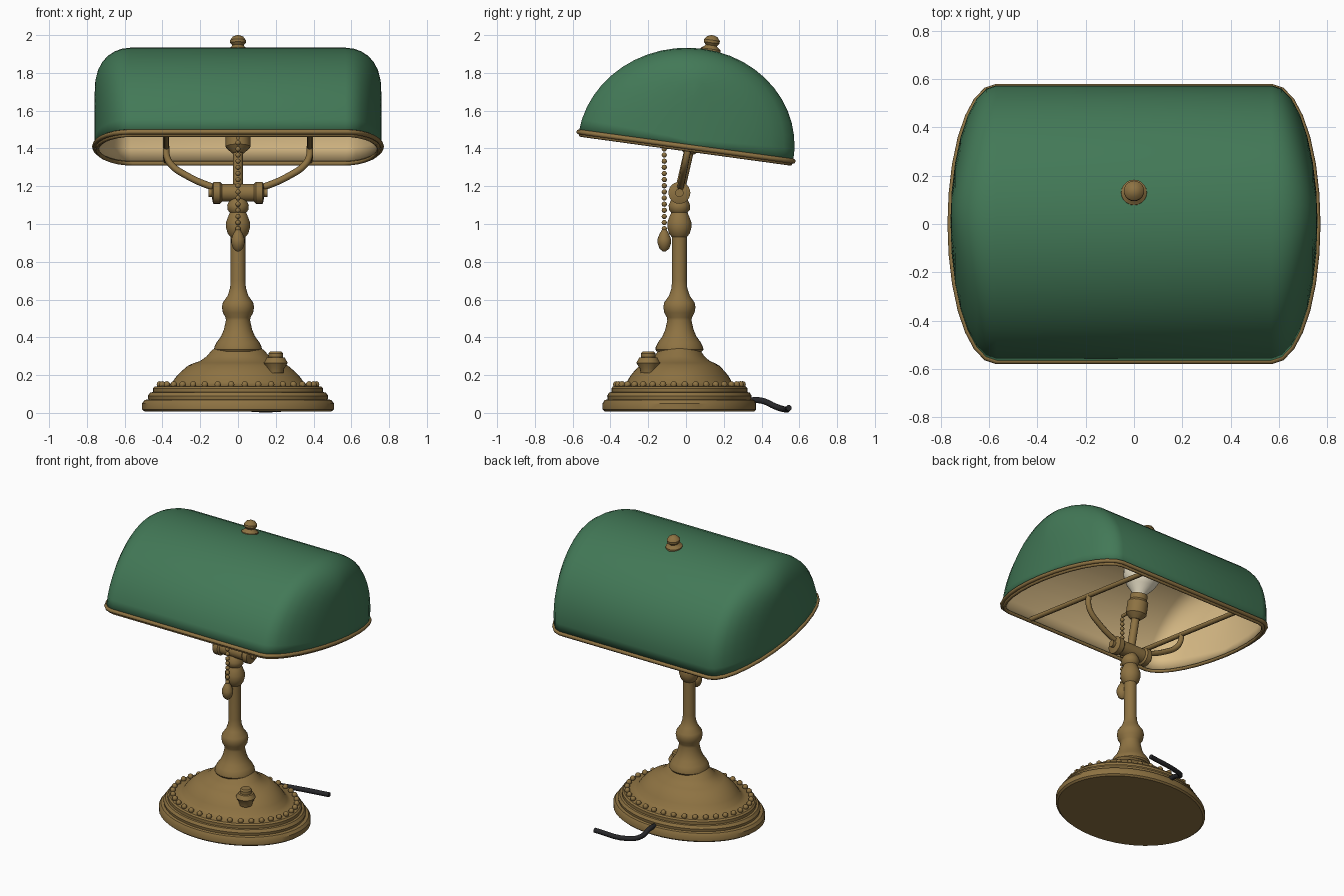
import bpy, bmesh
from math import sin, cos, pi, radians
from mathutils import Matrix, Vector

if "Cube" in bpy.data.objects:
    bpy.data.objects.remove(bpy.data.objects["Cube"])


def material(name, rgb):
    m = bpy.data.materials.new(name)
    m.diffuse_color = (*rgb, 1)
    m.use_nodes = True
    m.node_tree.nodes["Principled BSDF"].inputs["Base Color"].default_value = m.diffuse_color
    return m


BRASS = material("brass", (0.27, 0.17, 0.055))
GREEN = material("green_glass", (0.055, 0.19, 0.095))
CREAM = material("cream_lining", (0.72, 0.52, 0.25))
GLASS = material("bulb_glass", (0.85, 0.78, 0.6))
BLACK = material("black_rubber", (0.02, 0.02, 0.022))

CY = -0.035                                   # stem axis in y
JOINT = Vector((0, CY, 1.165))
LEAN = Matrix.Rotation(radians(-12.9), 4, 'X')    # lean of the socket tube
SHADE = Matrix.Translation((0, 0, 1.41)) @ Matrix.Rotation(radians(-7.8), 4, 'X')


def finish(name, bm, mats, matrix=Matrix(), angle=35):
    bmesh.ops.recalc_face_normals(bm, faces=bm.faces)
    me = bpy.data.meshes.new(name)
    bm.to_mesh(me)
    bm.free()
    me.transform(matrix)
    for m in mats:
        me.materials.append(m)
    ob = bpy.data.objects.new(name, me)
    bpy.context.collection.objects.link(ob)
    bpy.ops.object.select_all(action='DESELECT')
    ob.select_set(True)
    bpy.context.view_layer.objects.active = ob
    bpy.ops.object.shade_smooth_by_angle(angle=radians(angle))
    return ob


def lathe(name, profile, matrix, mat=BRASS, n=32):
    """Closed turned shape from (radius, height) points around local z."""
    bm = bmesh.new()
    rings = [[bm.verts.new((r * cos(2 * pi * i / n), r * sin(2 * pi * i / n), z))
              for i in range(n)] for r, z in profile]
    for a, b in zip(rings, rings[1:]):
        for i in range(n):
            j = (i + 1) % n
            bm.faces.new((a[i], a[j], b[j], b[i]))
    bm.faces.new(rings[0])
    bm.faces.new(rings[-1])
    return finish(name, bm, [mat], matrix)


def tube(name, pts, r, mat=BRASS, matrix=Matrix(), closed=False, smooth=False):
    """Round tube along a path."""
    cu = bpy.data.curves.new(name, 'CURVE')
    cu.dimensions = '3D'
    cu.bevel_depth, cu.bevel_resolution = r, 2
    cu.use_fill_caps = True
    cu.resolution_u = 5
    if smooth:
        sp = cu.splines.new('BEZIER')
        sp.bezier_points.add(len(pts) - 1)
        for bp, p in zip(sp.bezier_points, pts):
            bp.co = p
            bp.handle_left_type = bp.handle_right_type = 'AUTO'
    else:
        sp = cu.splines.new('POLY')
        sp.points.add(len(pts) - 1)
        for sp_pt, p in zip(sp.points, pts):
            sp_pt.co = (*p, 1)
    sp.use_cyclic_u = closed
    tmp = bpy.data.objects.new(name + "_path", cu)
    bpy.context.collection.objects.link(tmp)
    bpy.context.view_layer.update()
    me = bpy.data.meshes.new_from_object(tmp.evaluated_get(bpy.context.evaluated_depsgraph_get()))
    bpy.data.objects.remove(tmp)
    bm = bmesh.new()
    bm.from_mesh(me)
    return finish(name, bm, [mat], matrix, 50)


def beads(name, centres, r):
    bm = bmesh.new()
    for c in centres:
        bmesh.ops.create_uvsphere(bm, u_segments=10, v_segments=6, radius=r,
                                  matrix=Matrix.Translation(c))
    return finish(name, bm, [BRASS], angle=60)


def at(x, y, z):
    return Matrix.Translation((x, y, z))


# oval stepped base and its bead ring
lathe("base", [(0.495, 0.008), (0.508, 0.018), (0.508, 0.05), (0.495, 0.068), (0.475, 0.072),
               (0.478, 0.09), (0.465, 0.108), (0.45, 0.11), (0.45, 0.13), (0.44, 0.14),
               (0.375, 0.145), (0.35, 0.16), (0.325, 0.195), (0.3, 0.22), (0.265, 0.25),
               (0.23, 0.265), (0.2, 0.275), (0.165, 0.3), (0.14, 0.33), (0.12, 0.345)],
      at(0, CY, 0) @ Matrix.Diagonal((1, 0.8, 1, 1)), n=48)
ring = [2 * pi * (i + 0.5) / 36 for i in range(36)]
beads("base_beads", [(0.415 * cos(t), CY + 0.335 * sin(t), 0.15) for t in ring], 0.018)

# turned stem
lathe("stem", [(0.12, 0.325), (0.127, 0.335), (0.125, 0.35), (0.112, 0.375), (0.09, 0.405),
               (0.075, 0.44), (0.064, 0.49), (0.066, 0.505), (0.08, 0.53), (0.085, 0.56),
               (0.08, 0.585), (0.055, 0.62), (0.042, 0.66), (0.039, 0.7), (0.039, 0.93),
               (0.055, 0.95), (0.063, 0.98), (0.063, 1.01), (0.05, 1.045), (0.043, 1.06),
               (0.055, 1.075), (0.057, 1.1), (0.045, 1.125), (0.03, 1.15)], at(0, CY, 0))

# dial switch on the base
lathe("switch", [(0.04, 0.21), (0.045, 0.235), (0.063, 0.265), (0.048, 0.292), (0.038, 0.295),
                 (0.038, 0.315), (0.03, 0.325)], at(0.2, -0.2, 0), n=16)

# power cord
tube("cord", [(0, 0.32, 0.065), (0, 0.40, 0.065), (0.015, 0.47, 0.035),
              (0.08, 0.515, 0.02), (0.32, 0.545, 0.026)], 0.016, BLACK, smooth=True)

# pivot barrel
half = [(0.047, 0.0), (0.047, 0.085), (0.058, 0.095), (0.058, 0.13), (0.045, 0.135),
        (0.022, 0.138), (0.022, 0.157)]
lathe("pivot", [(r, -h) for r, h in reversed(half)] + half[1:],
      Matrix.Translation(JOINT) @ Matrix.Rotation(pi / 2, 4, 'Y'), n=24)

# leaning tube, socket and bulb
lean = Matrix.Translation(JOINT) @ LEAN
lathe("socket_tube", [(0.026, 0), (0.026, 0.25)], lean, n=16)
lathe("socket", [(0.03, 0.215), (0.052, 0.235), (0.066, 0.25), (0.066, 0.33), (0.055, 0.345),
                 (0.055, 0.38)], lean, n=24)
lathe("bulb", [(0.04, 0.37), (0.05, 0.395), (0.09, 0.44), (0.115, 0.49), (0.12, 0.53),
               (0.11, 0.58), (0.08, 0.62), (0.04, 0.64), (0.005, 0.645)], lean, GLASS, 24)

# support arms and cross bars
for side, s in (("left", -1), ("right", 1)):
    arm = [(0.09, 1.185), (0.16, 1.205), (0.275, 1.258), (0.35, 1.31), (0.378, 1.36), (0.38, 1.41)]
    tube(side + "_arm", [(s * x, CY + (z - 1.165) * 0.2, z) for x, z in arm], 0.018, smooth=True)
    tube(side + "_bar", [(s * 0.38, -0.56, 0), (s * 0.38, 0.56, 0)], 0.016, matrix=SHADE)

# pull chain with pendant
tube("chain_arm", [(0, 0.03, 1.455), (0, -0.115, 1.455)], 0.011)
beads("pull_chain", [(0, -0.115, 0.975 + 0.0325 * i) for i in range(15)], 0.014)
lathe("chain_pendant", [(0.008, 0.855), (0.026, 0.87), (0.036, 0.9), (0.036, 0.92),
                        (0.024, 0.95), (0.012, 0.97)], at(0, -0.115, 0), n=16)

# shade: half oval section swept in x, closing to rounded ends
ends = [(0.57 + 0.19 * sin(p), cos(p)) for p in (pi / 2 * k / 7 for k in range(8))]
ends[-1] = (ends[-1][0], 0.0)
stations = [(-x, w) for x, w in reversed(ends)] + ends
N = 24
bm = bmesh.new()
rows = []
for x, w in stations:
    h = 0.5 + 0.5 * w ** 0.7
    rows.append([bm.verts.new((x, w * (0.573 * cos(pi * k / N) + 0.02 * sin(pi * k / N)),
                               0.525 * h * sin(pi * k / N))) for k in range(N + 1)])
for a, b in zip(rows, rows[1:]):
    for k in range(N):
        bm.faces.new((a[k], a[k + 1], b[k + 1], b[k]))
bmesh.ops.remove_doubles(bm, verts=bm.verts, dist=0.0005)
bmesh.ops.recalc_face_normals(bm, faces=bm.faces)
top = max(bm.faces, key=lambda f: f.calc_center_median().z)
flipped = top.normal.z < 0
shade = finish("shade", bm, [GREEN, CREAM], SHADE)
if flipped:
    shade.data.flip_normals()
if max(shade.data.polygons, key=lambda p: p.center.z).normal.z < 0:
    shade.data.flip_normals()
sol = shade.modifiers.new("lining", 'SOLIDIFY')
sol.thickness, sol.offset, sol.material_offset = 0.014, -1, 1

# brass rim around the opening
def outline(inset, z):
    pts = [(x, w * 0.573) for x, w in stations]
    pts += [(x, -y) for x, y in reversed(pts[1:-1])]
    return [(x * (1 - inset), y * (1 - inset * 1.3), z) for x, y in pts]

tube("shade_rim", outline(0, 0), 0.013, matrix=SHADE, closed=True)
tube("shade_rim_lip", outline(0.018, -0.014), 0.011, matrix=SHADE, closed=True)

# finial on the shade
lathe("finial", [(0.055, -0.02), (0.053, 0.008), (0.036, 0.02), (0.03, 0.028), (0.042, 0.042),
                 (0.042, 0.056), (0.028, 0.074), (0.008, 0.082)],
      at(0, 0.13, 1.918) @ Matrix.Rotation(radians(-8), 4, 'X'), n=20)
